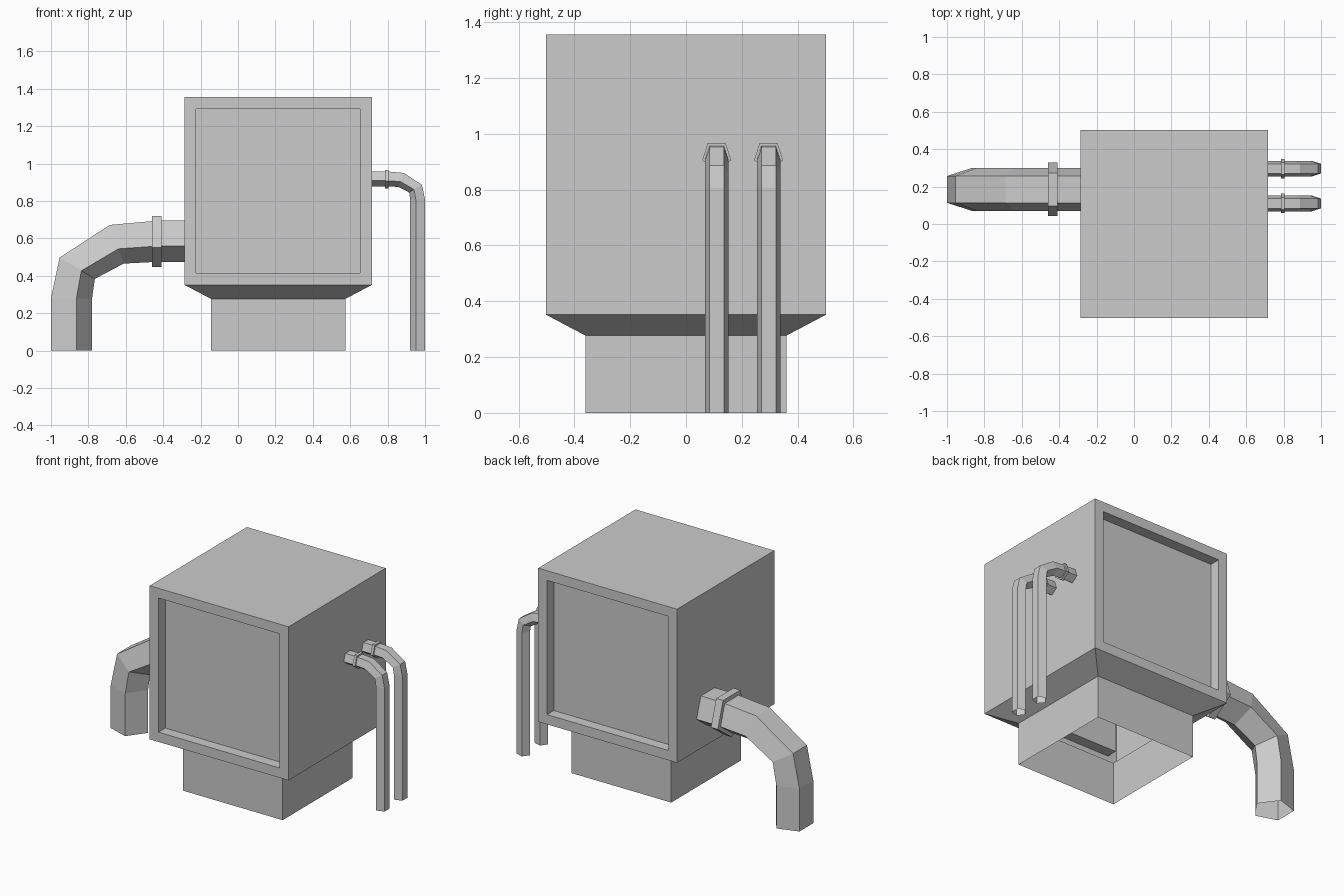
import bpy, bmesh, math
from mathutils import Vector

if "Cube" in bpy.data.objects:
    bpy.data.objects.remove(bpy.data.objects["Cube"])


def loft(name, rings, cap_end=False, edit=None):
    """Skin a list of point rings into an object, optionally capping the last ring."""
    bm = bmesh.new()
    loops = [[bm.verts.new(p) for p in ring] for ring in rings]
    n = len(loops[0])
    for a, b in zip(loops, loops[1:]):
        for i in range(n):
            j = (i + 1) % n
            bm.faces.new((a[i], a[j], b[j], b[i]))
    if cap_end:
        bm.faces.new(loops[-1])
    bmesh.ops.recalc_face_normals(bm, faces=bm.faces)
    bm.normal_update()
    if edit:
        edit(bm)
    mesh = bpy.data.meshes.new(name)
    bm.to_mesh(mesh)
    bm.free()
    obj = bpy.data.objects.new(name, mesh)
    bpy.context.collection.objects.link(obj)
    return obj


# Housing: open-bottomed pedestal flaring into a cube
CX, HALF = 0.215, 0.502


def square(h, z):
    return [(CX + sx * h, sy * h, z) for sx, sy in ((-1, -1), (1, -1), (1, 1), (-1, 1))]


def recess_panels(bm):
    # sunken panels on the front and back
    faces = [f for f in bm.faces
             if abs(f.normal.y) > 0.99 and f.calc_center_median().z > 0.5]
    bmesh.ops.inset_individual(bm, faces=faces, thickness=0.09)
    bmesh.ops.inset_individual(bm, faces=faces, thickness=0.0, depth=-0.07)


loft("housing", [square(0.36, 0), square(0.36, 0.277), square(HALF, 0.352),
                 square(HALF, 1.356)], cap_end=True, edit=recess_panels)

# Pipes: five-sided section, flat side outward, same elbow scaled and mirrored
R = 0.1216
FLAT = math.cos(math.pi / 5)


def pentagon(x, y, z, tilt, r, side):
    """tilt 0 = flat side up, 90 degrees = flat side facing outward (side = +1/-1 in x)."""
    out = Vector((side * math.sin(tilt), 0, math.cos(tilt)))
    pts = []
    for k in range(5):
        a = math.pi / 5 + k * math.tau / 5
        pts.append(Vector((x, y, z)) + out * (r * math.cos(a)) + Vector((0, r * math.sin(a), 0)))
    return pts


def pipe(name, side, y, s, bend_z, wall_x):
    r = R * s
    leg = 1 - FLAT * r                       # distance of the leg centre line from x = 0
    rings = [pentagon(side * leg, y, 0, math.pi / 2, r, side)]
    # outer corner offset from the top of the leg (inward, up) and ring tilt
    for dx, dz, deg in ((0, 0, 90), (0.046, 0.217, 59), (0.314, 0.392, 20), (0.57, 0.415, 0)):
        t = math.radians(deg)
        x = 1 - dx * s - FLAT * r * math.sin(t)
        z = bend_z + dz * s - FLAT * r * math.cos(t)
        rings.append(pentagon(side * x, y, z, t, r, side))
    rings.append(pentagon(wall_x, y, z, 0, r, side))
    loft(name, rings)
    # collar around the start of the elbow
    cx, w = side * (1 - 0.565 * s), 0.025 * s
    loft(name + "_collar", [pentagon(cx + d * w, y, z, 0, q, side) for d, q in
                            ((-1, r * 0.95), (-1, r * 1.24), (1, r * 1.24), (1, r * 0.95))])


pipe("large_pipe", -1, 0.185, 1.0, 0.28, CX - HALF)
for label, y in (("front", 0.11), ("back", 0.296)):
    pipe("small_pipe_" + label, 1, y, 0.362, 0.808, CX + HALF)
